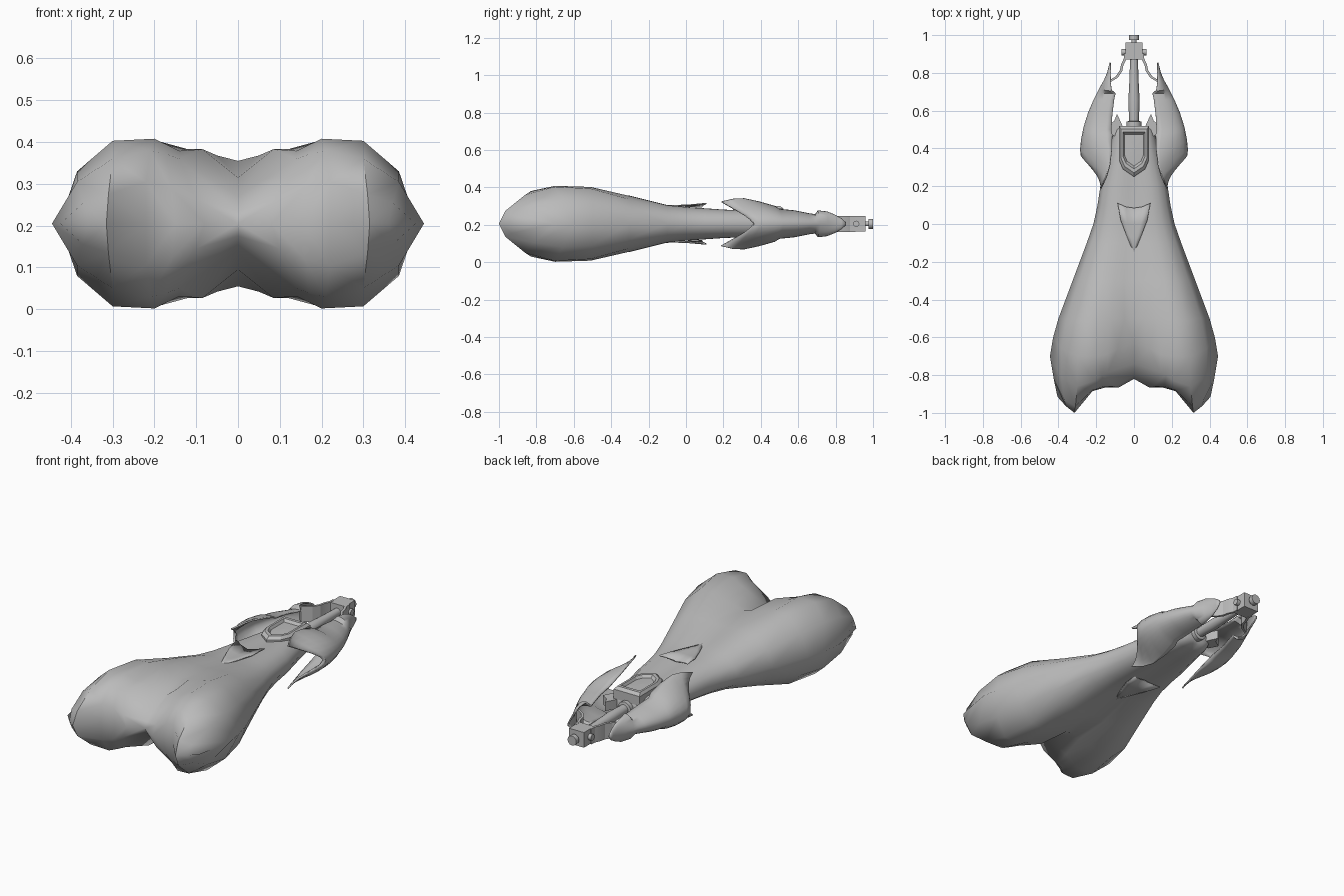
import bpy, bmesh, math
from mathutils import Vector

if "Cube" in bpy.data.objects:
    bpy.data.objects.remove(bpy.data.objects["Cube"])

MID = 0.205  # height of the horizontal symmetry plane
grey = bpy.data.materials.new("warm_grey")
grey.diffuse_color = (0.5, 0.5, 0.5, 1)
grey.use_nodes = True
grey.node_tree.nodes["Principled BSDF"].inputs["Base Color"].default_value = grey.diffuse_color


def finish(name, bm, axes=(False, False, False), thick=0, angle=40):
    """Turn a bmesh into an object centred on the symmetry plane."""
    me = bpy.data.meshes.new(name)
    bm.to_mesh(me)
    bm.free()
    ob = bpy.data.objects.new(name, me)
    bpy.context.collection.objects.link(ob)
    ob.location.z = MID
    me.materials.append(grey)
    if any(axes):
        m = ob.modifiers.new("mirror", "MIRROR")
        m.use_axis = axes
        m.merge_threshold = 0.0005
    if thick:
        s = ob.modifiers.new("thickness", "SOLIDIFY")
        s.thickness = thick
    bpy.ops.object.select_all(action='DESELECT')
    bpy.context.view_layer.objects.active = ob
    ob.select_set(True)
    bpy.ops.object.shade_smooth_by_angle(angle=math.radians(angle))
    return ob


def grid(rows):
    """Skin rows of points with quads."""
    bm = bmesh.new()
    vs = [[bm.verts.new(p) for p in r] for r in rows]
    for a, b in zip(vs, vs[1:]):
        for i in range(len(a) - 1):
            bm.faces.new((a[i], a[i + 1], b[i + 1], b[i]))
    bmesh.ops.remove_doubles(bm, verts=bm.verts, dist=0.0002)
    return bm


def prism(bm, pts, z0, z1):
    """Extrude an outline given in plan."""
    lo = [bm.verts.new((x, y, z0)) for x, y in pts]
    hi = [bm.verts.new((x, y, z1)) for x, y in pts]
    n = len(pts)
    bm.faces.new(lo)
    bm.faces.new(hi)
    for i in range(n):
        bm.faces.new((lo[i], lo[(i + 1) % n], hi[(i + 1) % n], hi[i]))
    bmesh.ops.recalc_face_normals(bm, faces=bm.faces)
    return bm


def lathe(name, profile, n=16):
    """Revolve (y, radius) pairs about the long axis."""
    rows = [[(r * math.sin(t), y, r * math.cos(t))
             for t in [2 * math.pi * k / n for k in range(n + 1)]] for y, r in profile]
    bm = grid(rows)
    bmesh.ops.recalc_face_normals(bm, faces=bm.faces)
    return finish(name, bm, angle=35)


# Twin-lobed bag: upper right quarter, with a V notch between the lobes
rows = [
    [(0, -.82, 0), (.08, -.865, 0), (.15, -.865, 0), (.22, -.885, 0), (.315, -1, 0), (.36, -.965, 0), (.405, -.915, 0)],
    [(0, -.80, .03), (.10, -.86, .06), (.16, -.86, .085), (.22, -.88, .10), (.31, -.965, .07), (.37, -.93, .05), (.425, -.82, 0)],
    [(0, -.74, .065), (.14, -.785, .155), (.17, -.80, .166), (.21, -.83, .175), (.3, -.86, .155), (.385, -.81, .10), (.445, -.7, 0)],
    [(0, -.63, .11), (.085, -.66, .178), (.14, -.69, .174), (.2, -.7, .203), (.3, -.7, .198), (.385, -.66, .125), (.428, -.6, 0)],
    [(0, -.5, .15), (.05, -.5, .163), (.12, -.5, .178), (.19, -.51, .197), (.275, -.51, .188), (.355, -.5, .115), (.40, -.5, 0)],
]
cols = [(0, .93), (.16, .97), (.32, 1), (.5, .99), (.7, .87), (.89, .55), (1, 0)]
for y, w, h in [(-.3, .325, .15), (-.1, .25, .1), (0, .215, .09), (.1, .193, .083),
                (.2, .178, .076), (.35, .14, .07), (.46, .115, .066), (.50, .1, .055), (.518, .08, .035), (.52, .05, 0)]:
    rows.append([(w * u, y, h * k) for u, k in cols])
finish("twin_lobed_bag", grid(rows), (True, False, True), angle=40)

# Curved side guards: (y at middle, y at rim, outer x, inner x, half height, pinch of the barbed edge)
stations = [(.36, .19, .27, .178, .12, 5), (.365, .25, .284, .15, .134, 3.5), (.40, .31, .285, .13, .137, 2.2),
            (.45, .39, .28, .118, .120, 1.4), (.50, .475, .27, .115, .096, 1), (.52, .50, .265, .12, .080, 1),
            (.59, .58, .243, .115, .072, 1), (.66, .66, .213, .105, .056, 1), (.695, .69, .195, .098, .052, 1),
            (.72, .705, .183, .118, .072, 1), (.76, .755, .16, .125, .066, 1),
            (.80, .795, .143, .122, .05, 1), (.83, .83, .135, .122, .03, 1), (.855, .855, .13, .125, .008, 1)]
rows = []
for ym, yr, xo, xi, h, p in stations:
    r = []
    for k in range(9):
        a = math.pi / 2 * (1 - k / 8)
        c = max(math.cos(a), 0)
        r.append((xi + (xo - xi) * c ** p, ym + (yr - ym) * math.sin(a) ** 1.3, h * math.sin(a)))
    rows.append(r)
finish("side_guards", grid(rows), (True, False, True), thick=0.008, angle=45)

# Pointed collar leaf lying on the bag
rows = []
for y, yc, w, z, zc in [(-.15, -.15, .004, .096, .104), (-.06, -.07, .04, .1, .1),
                        (.02, 0, .07, .104, .097), (.11, .085, .086, .112, .093)]:
    rows.append([(w * t, yc + (y - yc) * t * t, zc + (z - zc) * t) for t in (0, .5, 1)])
finish("collar_leaf", grid(rows), (True, False, True), thick=0.006)

# Shield plate with raised bevelled rim
def shield(s):
    half = [(.08, .52), (.08, .34), (.058, .29)]
    pts = half + [(0, .25)] + [(-x, y) for x, y in reversed(half)]
    return [(x * s, .40 + (y - .40) * s) for x, y in pts]

rows = []
for s, z in [(1, .03), (1, .082), (.86, .096), (.72, .096), (.62, .082), (.05, .085)]:
    p = [(x, y, z) for x, y in shield(s)]
    rows.append(p + [p[0]])
bm = grid(rows)
bm.faces.new([v for v in bm.verts if abs(v.co.z - .085) < 1e-5])
bmesh.ops.recalc_face_normals(bm, faces=bm.faces)
finish("shield_plate", bm, angle=20)

# Small pointed prongs behind the shield
prong = [(.055, .50), (.065, .53), (.09, .582), (.105, .545), (.145, .52), (.12, .47), (.08, .46)]
finish("prongs", prism(bmesh.new(), prong, -.02, .03), (True, False, False), angle=20)

# Centre rod, collar and end knob
lathe("centre_rod", [(.5, 0), (.5, .04), (.542, .04), (.545, .026), (.60, .028),
                     (.66, .03), (.72, .026), (.86, .021), (.9, .021), (.9, 0)])
lathe("end_knob", [(.94, 0), (.94, .013), (.975, .013), (.975, .027), (1, .027), (1, 0)], 12)

# Hinge block
bm = prism(bmesh.new(), [(-.046, .87), (.046, .87), (.046, .96), (-.046, .96)], -.042, .042)
finish("hinge_block", bm, angle=20)

# Bent straps from the hinge into the guards
path = [(.04, .90), (.042, .87), (.056, .84), (.062, .81), (.085, .775), (.135, .745)]
outline = path + [(x + .012, y + .006) for x, y in reversed(path)]
finish("hinge_straps", prism(bmesh.new(), outline, -.043, .043), (True, False, False), angle=20)

# Hinge pin across the straps
bm = bmesh.new()
bmesh.ops.create_cone(bm, cap_ends=True, segments=12, radius1=.017, radius2=.017, depth=.13)
for v in bm.verts:
    v.co = Vector((v.co.z, v.co.y + .91, v.co.x))
bmesh.ops.recalc_face_normals(bm, faces=bm.faces)
finish("hinge_pin", bm, angle=35)
